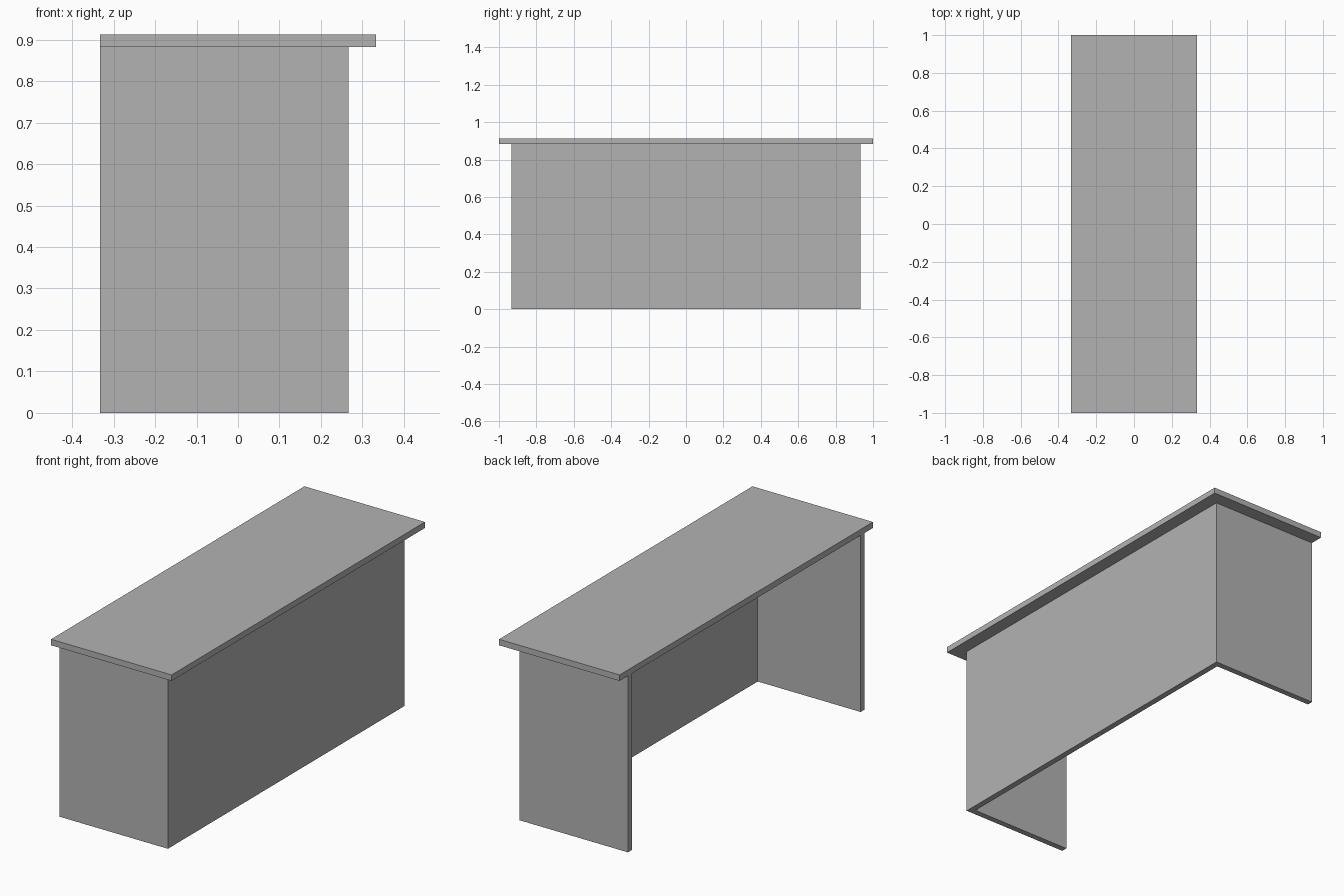
import bpy

cube = bpy.data.objects.get("Cube")
if cube:
    bpy.data.objects.remove(cube, do_unlink=True)

# Single plain grey finish
grey = bpy.data.materials.new("plain_grey")
grey.use_nodes = True
colour = (0.45, 0.45, 0.45, 1)
grey.diffuse_color = colour
grey.node_tree.nodes["Principled BSDF"].inputs["Base Color"].default_value = colour


def board(name, low, high):
    """Flat board spanning two opposite corners."""
    bpy.ops.mesh.primitive_cube_add(size=1)
    obj = bpy.context.object
    obj.name = name
    obj.location = [(a + b) / 2 for a, b in zip(low, high)]
    obj.scale = [b - a for a, b in zip(low, high)]
    bpy.ops.object.transform_apply(location=True, rotation=False, scale=True)
    obj.data.materials.append(grey)
    return obj


thick = 0.03
height = 0.912
under = height - thick
depth = 0.333       # half depth of the top
overhang = 0.067
wall_x = depth - overhang
end_y = 1 - overhang

# Desk top, overhanging the ends and the closed side
board("desk_top", (-depth, -1, under), (depth, 1, height))

# Long modesty panel closing one side
board("long_panel", (wall_x - thick, -end_y, 0), (wall_x, end_y, under))

# End panels between the long panel and the open side
board("front_end_panel", (-depth, -end_y, 0), (wall_x - thick, thick - end_y, under))
board("back_end_panel", (-depth, end_y - thick, 0), (wall_x - thick, end_y, under))
